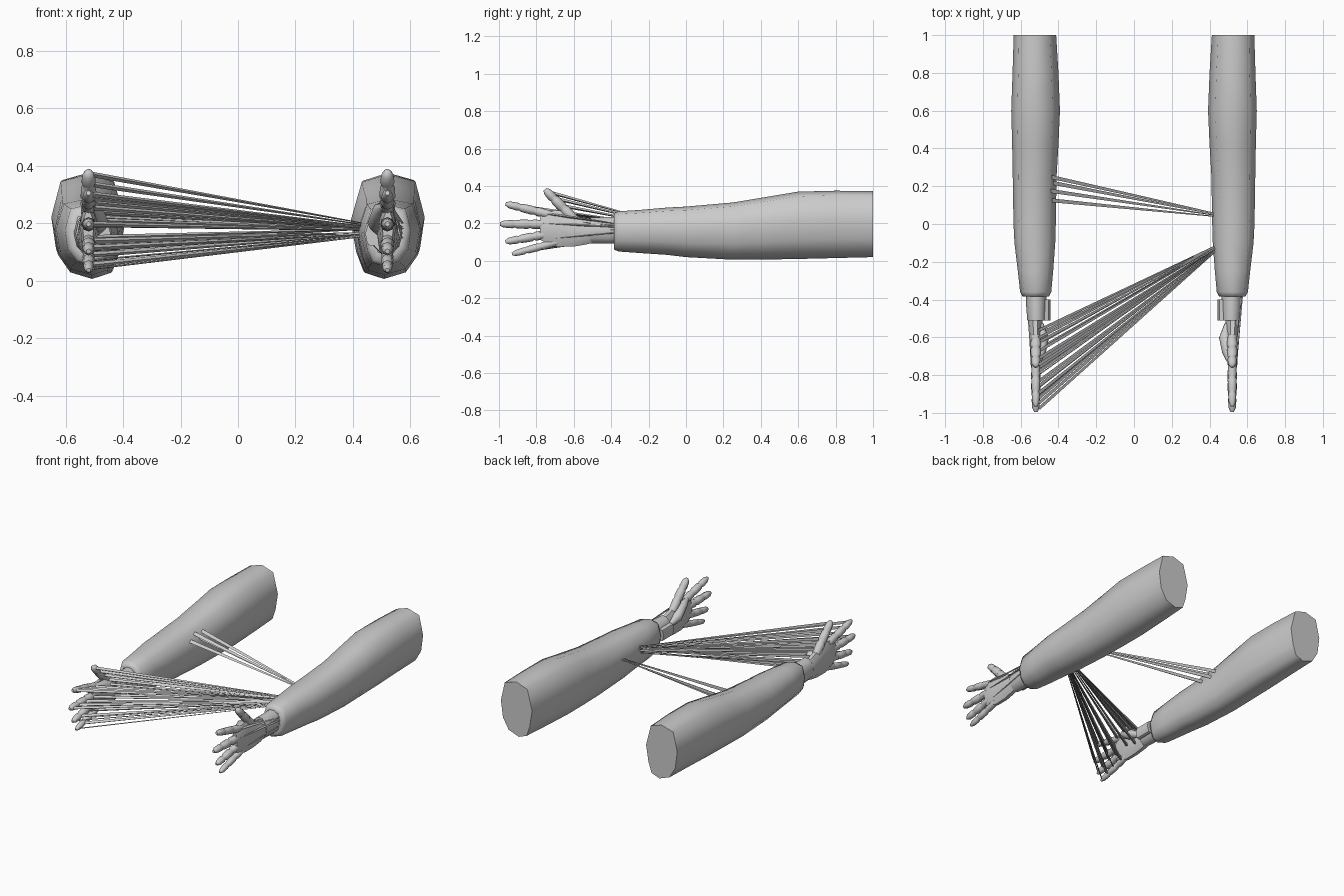
import bpy, bmesh, math
from mathutils import Vector

if "Cube" in bpy.data.objects:
    bpy.data.objects.remove(bpy.data.objects["Cube"])

grey = bpy.data.materials.new("grey")
grey.diffuse_color = (0.6, 0.6, 0.6, 1)
grey.use_nodes = True
grey.node_tree.nodes["Principled BSDF"].inputs["Base Color"].default_value = grey.diffuse_color


def loft(name, rings, smooth=60, closed=True):
    """Skin a list of equal-length point rings and cap both ends."""
    bm = bmesh.new()
    vs = [[bm.verts.new(p) for p in r] for r in rings]
    n = len(rings[0])
    for a, b in zip(vs, vs[1:]):
        for i in range(n):
            j = (i + 1) % n
            bm.faces.new((a[i], a[j], b[j], b[i]))
    bm.faces.new(vs[0])
    bm.faces.new(vs[-1])
    bmesh.ops.recalc_face_normals(bm, faces=bm.faces)
    me = bpy.data.meshes.new(name)
    bm.to_mesh(me)
    bm.free()
    me.materials.append(grey)
    ob = bpy.data.objects.new(name, me)
    bpy.context.collection.objects.link(ob)
    bpy.ops.object.select_all(action='DESELECT')
    ob.select_set(True)
    bpy.context.view_layer.objects.active = ob
    bpy.ops.object.shade_smooth_by_angle(angle=math.radians(smooth))
    return ob


# Angular arm outline, u towards the outside, v up
OUTLINE = [(-.7, .85), (0, 1), (.75, .86), (1, .17), (.87, -.45),
           (.5, -.85), (-.15, -1), (-.65, -.88), (-.85, -.5), (-1, .1)]
ROUND = [(math.cos(k * math.pi / 5), math.sin(k * math.pi / 5)) for k in range(10)]


def section(s, shape, y, x0, x1, z0, z1):
    cx, cz, rx, rz = (x0 + x1) / 2, (z0 + z1) / 2, (x1 - x0) / 2, (z1 - z0) / 2
    return [(s * (cx + u * rx), y, cz + v * rz) for u, v in shape]


def tube(name, path, radii, sides=8, smooth=60):
    """Tapered tube along a path of points."""
    path = [Vector(p) for p in path]
    d = (path[-1] - path[0]).normalized()
    a = d.cross(Vector((0, 0, 1))).normalized()
    b = d.cross(a)
    rings = []
    for p, r in zip(path, radii):
        rings.append([p + r * (math.cos(t) * a + math.sin(t) * b)
                      for t in (2 * math.pi * k / sides for k in range(sides))])
    return loft(name, rings, smooth)


# y, inner x, outer x, bottom z, top z
ARM = [(1, .45, .60, .07, .33), (1, .412, .637, .02, .373), (.8, .40, .643, .015, .375),
       (.6, .392, .65, .01, .37), (.42, .40, .645, .007, .34), (.25, .41, .642, .006, .312),
       (0, .414, .638, .02, .29), (-.1, .417, .633, .032, .285), (-.25, .428, .615, .042, .272),
       (-.36, .438, .603, .05, .265), (-.385, .45, .59, .06, .255), (-.385, .47, .57, .09, .23),
       (-.34, .47, .57, .09, .23)]
WRIST = [(-.33, .465, .57, .09, .235), (-.42, .462, .572, .088, .238),
         (-.51, .466, .565, .09, .235)]
PALM = [(-.48, .485, .56, .10, .22), (-.53, .485, .56, .085, .225), (-.60, .485, .555, .072, .25),
        (-.68, .49, .55, .07, .275), (-.74, .495, .548, .085, .27), (-.78, .503, .54, .11, .245)]
# base (y, z), tip (y, z), radius
FINGERS = {"index_finger": ((-.72, .245), (-.965, .305), .024),
           "middle_finger": ((-.74, .195), (-.995, .197), .025),
           "ring_finger": ((-.73, .145), (-.965, .102), .024),
           "little_finger": ((-.69, .10), (-.93, .036), .021),
           "thumb": ((-.60, .225), (-.755, .382), .028)}


def on_finger(s, name, t):
    (y0, z0), (y1, z1), r = FINGERS[name]
    return Vector((s * .52, y0 + (y1 - y0) * t, z0 + (z1 - z0) * t))


for s, side in ((1, "right"), (-1, "left")):
    loft(side + "_arm", [section(s, OUTLINE, *r) for r in ARM], 80)
    loft(side + "_wrist_cuff", [section(s, ROUND, *r) for r in WRIST], 50)
    loft(side + "_palm", [section(s, ROUND, *r) for r in PALM], 50)
    # Raised clasp on the inside of the cuff
    loft(side + "_cuff_clasp", [section(s, OUTLINE, y, .443, .50, .12, .20)
                                for y in (-.40, -.51)], 30)
    # Thumb pad on the inner side of the palm
    tube(side + "_thumb_pad", [(s * .492, -.53, .17), (s * .482, -.60, .20),
                               (s * .495, -.68, .245), (s * .51, -.75, .26)],
         (.015, .032, .028, .008))
    # Fingers made of three segments with narrow joints
    for name, (_, _, r) in FINGERS.items():
        steps = [(0, .9), (.3, 1), (.36, .8), (.42, 1), (.64, .92), (.69, .72),
                 (.74, .9), (.92, .75), (1, .35)]
        tube(side + "_" + name, [on_finger(s, name, t) for t, _ in steps],
             [r * k for _, k in steps])

# Long strands from the left hand to the right arm
for name in FINGERS:
    for i, t in enumerate((.15, .45, .7, .92)):
        start = on_finger(-1, name, t)
        start.x = -.505
        end = Vector((.46, -.10 + .05 * (start.y + .55), .175 + .12 * (start.z - .2)))
        thin = name in ("little_finger", "ring_finger") and i % 2
        tube("hand_strand", [start, end], (.004 if thin else .011, .002), 3, 10)
for y, z in ((-.56, .22), (-.60, .25), (-.63, .21), (-.67, .24), (-.58, .13), (-.66, .15)):
    tube("palm_strand", [(-.505, y, z), (.46, -.10, .18)], (.010, .002), 3, 10)

# Strands from the left forearm to the right arm
for y, z in ((.255, .25), (.225, .22), (.18, .26), (.13, .23)):
    tube("forearm_strand", [(-.45, y, z), (.46, .045 + .1 * (y - .2), .185)],
         (.014, .003), 3, 10)

# Short strands along the outside of the right hand
for y, z in ((-.76, .20), (-.74, .25), (-.70, .12), (-.64, .16), (-.58, .21)):
    tube("back_of_hand_strand", [(.535, y, z), (.578, -.33, .17 + .3 * (z - .17))],
         (.009, .003), 3, 10)
